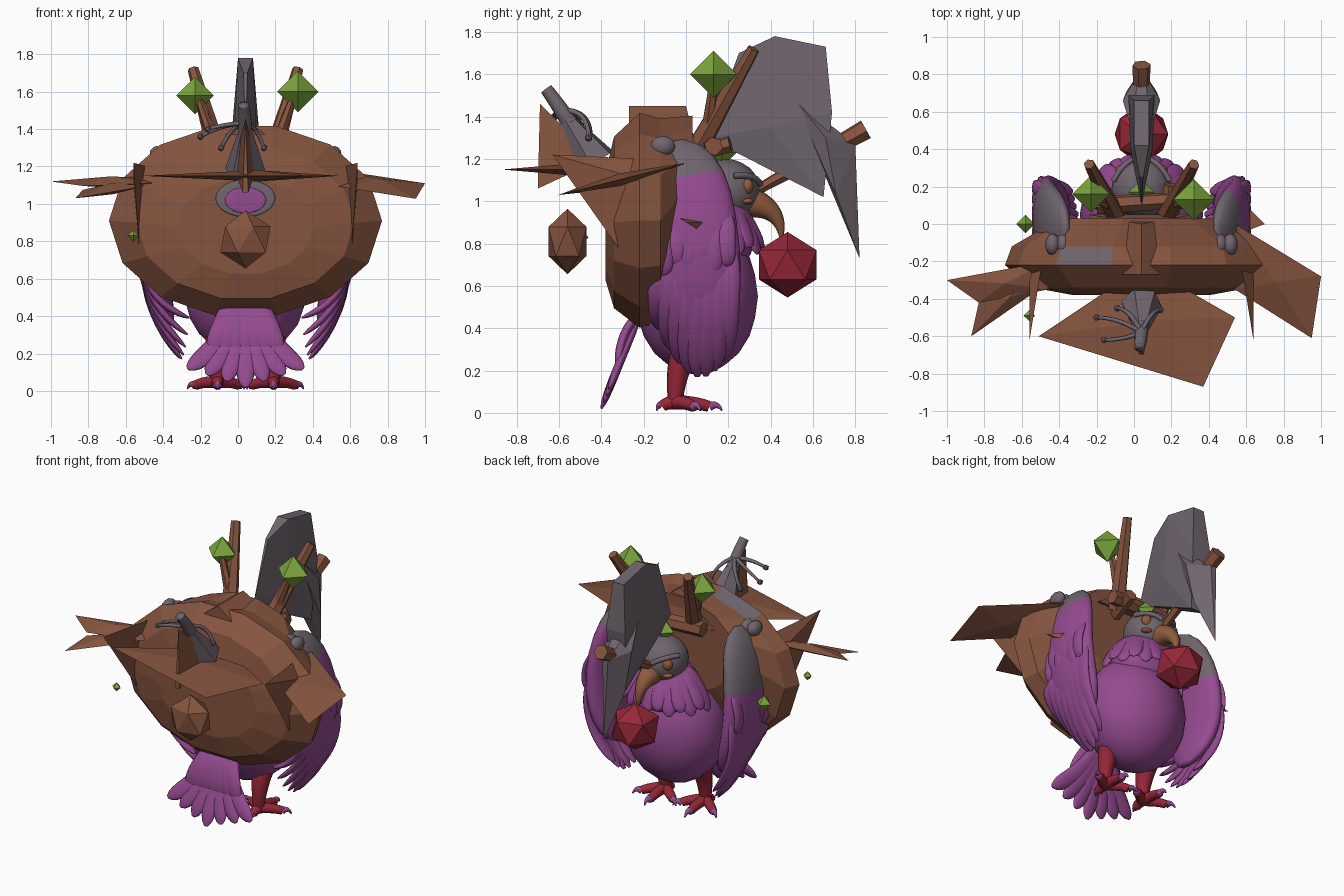
import bpy, bmesh
from math import sin, cos, pi, tau
from mathutils import Vector

cube = bpy.data.objects.get("Cube")
if cube:
    bpy.data.objects.remove(cube, do_unlink=True)

SIDES = (-1, 1)
CENTRE = Vector((.04, 0, 0))  # parts are modelled around the middle of the bird


def material(name, red, green, blue):
    mat = bpy.data.materials.new(name)
    mat.use_nodes = True
    mat.diffuse_color = (red, green, blue, 1)
    shader = mat.node_tree.nodes["Principled BSDF"]
    shader.inputs["Base Color"].default_value = mat.diffuse_color
    return mat


PURPLE = material("purple", .3, .07, .28)
BROWN = material("bark brown", .24, .09, .05)
GREY = material("warm grey", .16, .13, .155)
RED = material("berry red", .31, .02, .04)
GREEN = material("leaf green", .2, .38, .045)
ORANGE = material("beak orange", .27, .105, .045)


def finish(name, bm, mat, smooth=False, second=None, rule=None):
    bmesh.ops.translate(bm, vec=CENTRE, verts=bm.verts[:])
    bmesh.ops.recalc_face_normals(bm, faces=bm.faces[:])
    mesh = bpy.data.meshes.new(name)
    mesh.materials.append(mat)
    if second:
        mesh.materials.append(second)
    for face in bm.faces:
        face.smooth = smooth
        if rule and rule(face.calc_center_median()):
            face.material_index = 1
    bm.to_mesh(mesh)
    bm.free()
    bpy.context.collection.objects.link(bpy.data.objects.new(name, mesh))


def skin(name, rings, mat, **options):
    bm = bmesh.new()
    rows = [[bm.verts.new(point) for point in ring] for ring in rings]
    for low, high in zip(rows, rows[1:]):
        for i in range(len(low)):
            bm.faces.new((low[i - 1], low[i], high[i], high[i - 1]))
    bm.faces.new(rows[0])
    bm.faces.new(rows[-1])
    finish(name, bm, mat, **options)


def sweep(name, start, middle, end, radius, mat, side=None, flat=1, sides=10, smooth=True, **options):
    """Sweep an ellipse along a curve; side is its wide direction, radius a function of t."""
    start, middle, end = Vector(start), Vector(middle), Vector(end)
    side = Vector(side) if side else (end - start).orthogonal()
    steps = 14
    rings = []
    for i in range(steps + 1):
        t = (1 - cos(pi * i / steps)) / 2
        spot = start.lerp(middle, t).lerp(middle.lerp(end, t), t)
        along = (middle - start).lerp(end - middle, t).normalized()
        wide = (side - along * side.dot(along)).normalized()
        thin = along.cross(wide) * flat
        rings.append([spot + radius(t) * (wide * cos(tau * k / sides) + thin * sin(tau * k / sides))
                      for k in range(sides)])
    skin(name, rings, mat, smooth=smooth, **options)


def limb(name, start, middle, end, thick, thin, mat, **options):
    sweep(name, start, middle, end, lambda t: thick + (thin - thick) * t, mat, **options)


def branch(name, start, end, thick, thin, mat=BROWN):
    start, end = Vector(start), Vector(end)
    limb(name, start, (start + end) / 2, end, thick, thin, mat, sides=6, smooth=False)


def feather(name, start, middle, end, width, side, **options):
    def outline(t):
        return width * max(.05, 1 - (t + t - 1) ** 4) ** .5
    sweep(name, start, middle, end, outline, PURPLE, side=side, flat=.38, **options)


def hull(name, points, mat, mirror=False):
    bm = bmesh.new()
    for x, y, z in points:
        bm.verts.new((x, y, z))
        if mirror and x:
            bm.verts.new((-x, y, z))
    bmesh.ops.convex_hull(bm, input=bm.verts[:])
    loose = [v for v in bm.verts if not v.link_faces]
    bmesh.ops.delete(bm, geom=loose, context="VERTS")
    finish(name, bm, mat)


def plank(name, outline, height, tilt):
    """Thin pointed board that slopes along y."""
    corners = [Vector((x, y, height + tilt * y)) for x, y in outline]
    middle = sum(corners, Vector()) / len(corners)
    ridge = Vector((0, 0, .03))
    hull(name, corners + [middle + ridge, middle - ridge], BROWN)


def ball(name, place, size, mat, detail=3):
    bm = bmesh.new()
    bmesh.ops.create_icosphere(bm, subdivisions=detail, radius=1)
    bmesh.ops.scale(bm, vec=size, verts=bm.verts[:])
    bmesh.ops.translate(bm, vec=place, verts=bm.verts[:])
    finish(name, bm, mat, smooth=detail > 1)


# Bird body, neck and ruffle
ball("body", (0, .05, .55), (.33, .29, .37), PURPLE)
ball("neck", (0, .15, .85), (.23, .18, .2), PURPLE)
for i in range(13):
    across, ahead = cos(pi * i / 12), sin(pi * i / 12)

    def around(reach, height):
        return across * reach, .13 + ahead * reach * .8, height
    feather("neck_ruffle_feather", around(.14, 1), around(.24, .9),
            around(.3, .75 + i % 2 * .03), .05, (-ahead, across, 0))

# Head, beak and eyes
ball("head", (0, .19, 1.05), (.16, .16, .15), GREY)
limb("beak", (0, .27, 1), (0, .45, .98), (0, .45, .83), .08, .01, ORANGE)
for s in SIDES:
    ball("eye", (s * .1, .29, 1.07), (.04, .03, .04), ORANGE, 2)
    limb("brow", (s * .03, .35, 1.08), (s * .1, .33, 1.13), (s * .15, .23, 1.12), .015, .015, GREY)
    ball("cheek_mark", (s * .1, .29, 1), (.04, .03, .015), ORANGE, 2)

# Wings with layered feathers and gripping wing tops
for s, grey_height in zip(SIDES, (.95, 1.14)):
    feather("wing", (s * .4, -.05, 1.28), (s * .62, .1, .8), (s * .4, .05, .35), .2, (0, 1, 0),
            sides=24, second=GREY, rule=lambda c: c.z > grey_height)
    for i in range(8):
        back = -.13 + i * .048
        curl = (back - .08) ** 2
        feather("long_wing_feather", (s * .52, back, .8), (s * .6, back, .5),
                (s * (.3 + i * .01), back * .85, .17 + curl * 5), .055, (0, 1, 0))
    for i in range(6):
        back = -.1 + i * .058
        feather("short_wing_feather", (s * .52, back, .95), (s * .6, back, .8),
                (s * .55, back, .65 + i % 2 * .04), .045, (0, 1, 0))
    for k in range(-1, 2):
        ball("wing_knuckle", (s * .42 + k * .055, -.11, 1.26), (.04, .06, .05), GREY, 2)

# Tail fan
for i in range(-3, 4):
    k = i / 3
    feather("tail_feather", (k * .04, -.22, .46), (k * .1, -.31, .25),
            (k * .31, -.4 + abs(k) * .04, .02 + abs(k) * .1), .055, (1, 0, 0))
    feather("tail_cover_feather", (k * .06, -.2, .48), (k * .1, -.32, .4),
            (k * .18, -.32, .2), .06, (1, 0, 0))

# Legs, toes and claws
for s in SIDES:
    ankle = Vector((s * .15, -.05, .05))
    limb("leg", (s * .15, 0, .3), (s * .15, -.05, .2), ankle, .07, .035, RED)
    for turn, reach in ((.2, .18), (.5, .2), (.8, .18), (-.5, .08)):
        heading = Vector((cos(pi * turn), sin(pi * turn), 0)) * reach
        down = Vector((0, 0, -.02))
        knuckle = ankle + heading * .8 + down
        limb("toe", ankle, ankle + heading * .5, knuckle, .035, .026, RED)
        limb("claw", knuckle, ankle + heading, ankle + heading * 1.1 + down * 2, .024, .004, PURPLE)


# Faceted bark shell carried on the back
def shell_ring(depth, scale, height, corners=14):
    angles = [tau * i / corners for i in range(corners)]
    return [(cos(a) * scale * .73, depth, height + sin(a) * scale * .52) for a in angles]


skin("bark_shell", [shell_ring(-.38, .5, .88), shell_ring(-.34, .8, .9), shell_ring(-.22, 1, .91),
                    shell_ring(-.12, .95, .91), shell_ring(.03, .6, 1.1)], BROWN,
     second=GREY, rule=lambda c: c.z > 1.2 and -.4 < c.x < 0 and -.2 < c.y < -.1)
hull("shell_peak", [(.2, -.27, 1.3), (0, -.27, 1.45), (0, 0, 1.45), (.28, .05, 1.25)], BROWN, mirror=True)
ball("mouth_rim", (0, -.382, 1.03), (.16, .004, .1), GREY)
ball("mouth_lining", (0, -.387, 1.02), (.11, .004, .07), PURPLE)

# Snout ball, visor and crest
ball("snout_ball", (0, -.56, .81), (.15, .105, .155), BROWN, 1)
plank("visor", [(-.55, -.6), (-.1, -.3), (.15, -.3), (.5, -.5), (.33, -.87)], 1.15, 0)
hull("crest_fin", [(0, -.69, 1.46), (.015, -.7, 1.06), (.06, -.42, 1.19)], BROWN, mirror=True)
branch("tassel_skirt", (0, -.43, 1.18), (0, -.58, 1.41), .11, .03, GREY)
limb("tassel_stem", (0, -.55, 1.37), (0, -.6, 1.45), (-.01, -.66, 1.53), .04, .03, GREY)
for tip in ((-.24, -.5, 1.36), (-.2, -.62, 1.4), (-.13, -.45, 1.3), (.1, -.46, 1.3)):
    knot = Vector((0, -.58, 1.43))
    limb("tassel_strand", knot, (tip[0] / 2, tip[1], knot.z), tip, .014, .01, GREY, sides=6)
    ball("tassel_bead", tip, (.02, .02, .02), GREY, 1)

# Side planks and tusk fins
plank("right_plank", [(-.5, -.2), (-1.04, -.3), (-.87, -.42), (-.5, -.35)], 1.18, .2)
plank("right_plank_fork", [(-.5, -.2), (-.87, -.42), (-.91, -.6), (-.55, -.35)], 1.18, .25)
plank("left_plank", [(.5, 0), (.96, -.28), (.91, -.61), (.5, -.35)], 1.18, .25)
for s in SIDES:
    hull("tusk_fin", [(s * .6, -.63, 1.22), (s * .57, -.32, .78), (s * .53, -.2, 1.2),
                      (s * .6, -.2, 1.1)], BROWN)

# Branches on the head, with leaves
branch("head_log", (-.24, .1, 1.27), (.24, .13, 1.26), .05, .045)
branch("head_log_stub", (.13, .02, 1.22), (.16, .21, 1.27), .04, .04)
for s in SIDES:
    branch("antler", (s * .14, .05, 1.24), (s * .28, .32, 1.72), .055, .03)
    branch("antler_twig", (s * .16, .1, 1.3), (s * .25, .13, 1.56), .035, .02)


def leaf(place, size):
    tips = []
    for axis in range(3):
        for s in SIDES:
            tip = Vector(place)
            tip[axis] += s * size
            tips.append(tip)
    hull("leaf", tips, GREEN)


leaf((-.27, .16, 1.58), .1)
leaf((.28, .13, 1.6), .11)
leaf((0, .17, 1.23), .07)
leaf((-.62, 0, .84), .05)
leaf((-.6, -.49, .83), .03)
hull("bark_chip", [(.58, .08, .9), (.58, -.03, .92), (.66, 0, .9), (.6, .05, .87)], BROWN)

# Large folded hood, its stick and the hanging berry
hull("hood", [(0, .1, 1.3), (.01, .25, 1.7), (.04, .42, 1.78), (.04, .66, 1.73), (.07, .69, 1.42),
              (.05, .65, 1.02), (.06, .4, 1.35)], GREY, mirror=True)
hull("hood_tip", [(0, .82, .73), (.02, .8, 1.27), (.1, .66, 1.3), (.08, .71, 1.03),
                  (.05, .5, 1.5)], GREY, mirror=True)
branch("hood_stick", (0, .33, 1.05), (0, .85, 1.34), .025, .05)
ball("berry", (0, .48, .7), (.16, .16, .155), RED, 1)
